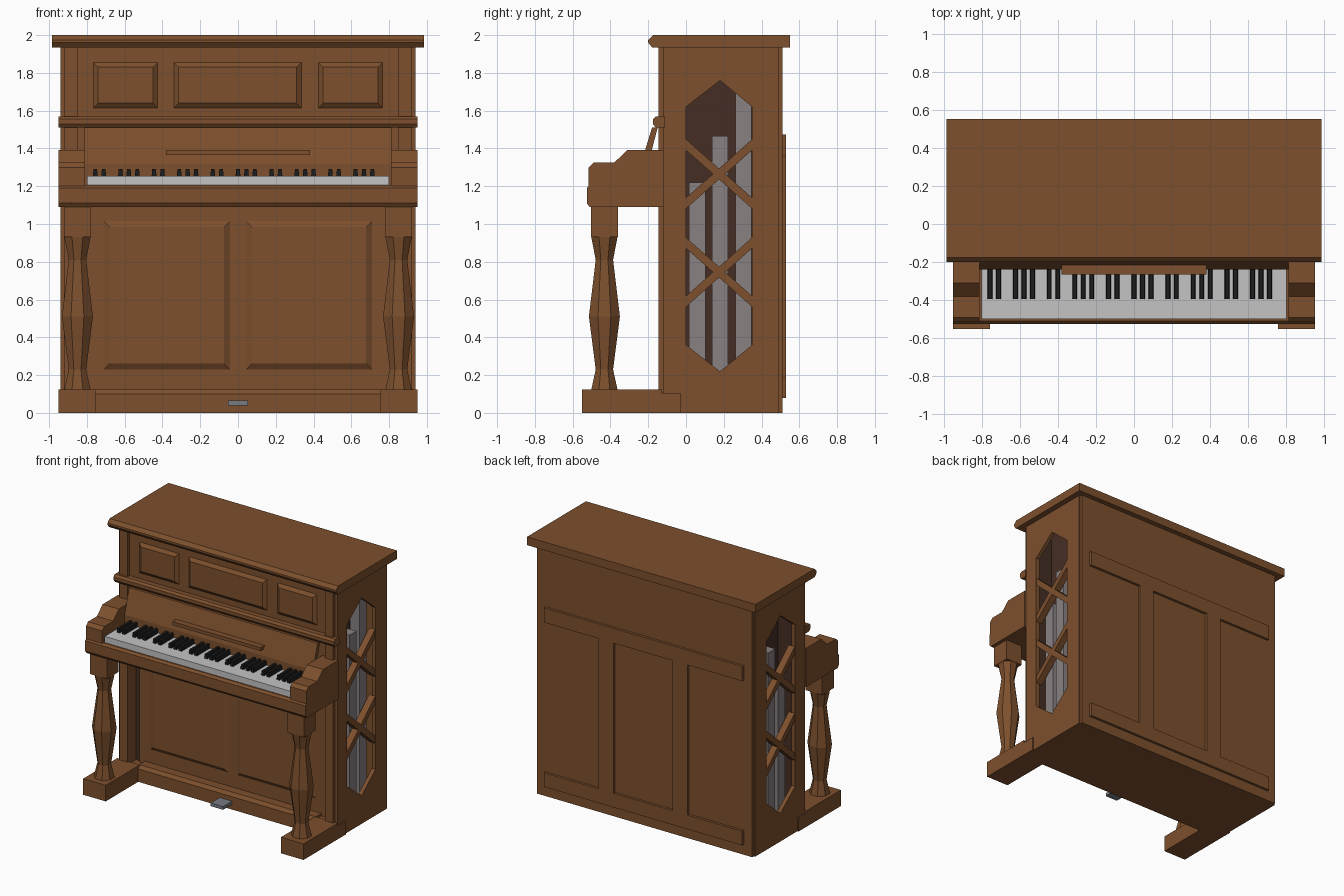
import bpy, bmesh, math
from mathutils import Matrix, Vector

if "Cube" in bpy.data.objects:
    bpy.data.objects.remove(bpy.data.objects["Cube"], do_unlink=True)


def material(name, r, g, b):
    mat = bpy.data.materials.new(name)
    mat.use_nodes = True
    mat.diffuse_color = (r, g, b, 1)
    bsdf = next(n for n in mat.node_tree.nodes if n.type == 'BSDF_PRINCIPLED')
    bsdf.inputs["Base Color"].default_value = (r, g, b, 1)
    return mat


WOOD = material("walnut wood", .205, .08, .026)
DARK = material("dark interior", .06, .027, .018)
WHITE = material("white keys", .55, .55, .55)
BLACK = material("black keys", .012, .012, .012)
PIPE = material("grey pipes", .25, .22, .225)
METAL = material("pedal metal", .18, .2, .23)


def finish(name, bm, mat):
    bmesh.ops.recalc_face_normals(bm, faces=bm.faces)
    mesh = bpy.data.meshes.new(name)
    bm.to_mesh(mesh)
    bm.free()
    mesh.materials.append(mat)
    obj = bpy.data.objects.new(name, mesh)
    bpy.context.scene.collection.objects.link(obj)
    return obj


def add_box(bm, xs, ys, zs):
    size = [s[1] - s[0] for s in (xs, ys, zs)]
    mid = Vector([(s[0] + s[1]) / 2 for s in (xs, ys, zs)])
    matrix = Matrix.Translation(mid) @ Matrix.Diagonal((*size, 1))
    return bmesh.ops.create_cube(bm, size=1, matrix=matrix)["verts"]


def box(name, xs, ys, zs, mat=WOOD):
    bm = bmesh.new()
    add_box(bm, xs, ys, zs)
    return finish(name, bm, mat)


def extrude_x(name, outline, xs, mat=WOOD):
    """Sweep a (y, z) outline along x."""
    bm = bmesh.new()
    face = bm.faces.new([bm.verts.new((xs[0], y, z)) for y, z in outline])
    side = bmesh.ops.extrude_face_region(bm, geom=[face])["geom"]
    moved = [v for v in side if isinstance(v, bmesh.types.BMVert)]
    bmesh.ops.translate(bm, verts=moved, vec=(xs[1] - xs[0], 0, 0))
    return finish(name, bm, mat)


def raised_panel(name, xs, zs, back, bevel):
    """Plate whose front edges slope inwards."""
    bm = bmesh.new()
    cx, cz = sum(xs) / 2, sum(zs) / 2
    for v in add_box(bm, xs, (back - .02, back), zs):
        if v.co.y < back - .01:
            v.co.x -= math.copysign(bevel, v.co.x - cx)
            v.co.z -= math.copysign(bevel, v.co.z - cz)
    return finish(name, bm, WOOD)


def mirrored(obj):
    """Copy a left part across to the right."""
    name = obj.name
    obj.name = "left_" + name
    bm = bmesh.new()
    bm.from_mesh(obj.data)
    bmesh.ops.scale(bm, verts=bm.verts, vec=(-1, 1, 1))
    finish("right_" + name, bm, obj.data.materials[0])


# Cabinet shell, with the lower front set back between shadow gaps
UPPER, LOWER = -.12, -.06
box("upper_front_board", (-.92, .92), (UPPER, -.04), (1.09, 1.935))
box("lower_front_board", (-.805, .805), (LOWER, -.04), (.1, 1.1))
box("inner_front_lining", (-.91, .91), (-.04, -.03), (.03, 1.93), DARK)
box("inner_core", (-.77, .77), (-.03, .49), (.03, 1.93), DARK)
box("back_board", (-.928, .928), (.48, .51), (0, 1.935))
box("floor_board", (-.92, .92), (-.1, .5), (0, .03))
extrude_x("lid", [(.55, 1.935), (.55, 2), (-.175, 2), (-.2, 1.975),
                  (-.2, 1.96), (-.18, 1.935)], (-.985, .985))

# Side walls with a pointed window
window = [(0, .36), (.18, .22), (.35, .36), (.35, 1.62), (.18, 1.76), (0, 1.62)]
wall = [(UPPER, 0), (.49, 0), (.49, 1.935), (UPPER, 1.935)]
bm = bmesh.new()
for loop in (wall, window):
    verts = [bm.verts.new((.91, y, z)) for y, z in loop]
    for a, b in zip(verts, verts[1:] + verts[:1]):
        bm.edges.new((a, b))
bmesh.ops.triangle_fill(bm, edges=bm.edges[:], use_beauty=True)
grown = bmesh.ops.extrude_face_region(bm, geom=bm.faces[:])["geom"]
bmesh.ops.translate(bm, vec=(.03, 0, 0),
                    verts=[v for v in grown if isinstance(v, bmesh.types.BMVert)])
mirrored(finish("side_wall", bm, WOOD))

# Window lattice
for label, z in (("upper", 1.265), ("lower", .745)):
    for slope in (-1, 1):
        a, b = z - .155 * slope, z + .155 * slope
        strip = [(0, a - .029), (.35, b - .029), (.35, b + .029), (0, a + .029)]
        kind = "rising" if slope > 0 else "falling"
        mirrored(extrude_x(f"{label}_{kind}_lattice", strip, (.885, .937)))

# Pipes behind the windows
for label, y, top in (("short", .06, 1.22), ("middle", .18, 1.465), ("tall", .305, 1.74)):
    mirrored(box(label + "_pipe", (.78, .865), (y - .043, y + .043), (.03, top), PIPE))

# Front pilasters
mirrored(box("pilaster", (.85, .92), (-.145, -.04), (.1, 1.935)))

# Raised decorative panels
mirrored(raised_panel("upper_panel", (.425, .765), (1.615, 1.855), UPPER, .025))
raised_panel("middle_upper_panel", (-.34, .335), (1.615, 1.855), UPPER, .025)
mirrored(raised_panel("lower_panel", (.043, .71), (.23, 1.015), LOWER, .032))

# Moulding under the upper panels
extrude_x("moulding", [(-.11, 1.51), (-.16, 1.51), (-.175, 1.53), (-.175, 1.555),
                       (-.16, 1.57), (-.11, 1.57)], (-.95, .95))

# Sloping fallboard with music shelf
extrude_x("fallboard", [(-.18, 1.51), (-.238, 1.32), (-.238, 1.2), (-.2, 1.2),
                        (-.2, 1.32), (-.15, 1.51)], (-.812, .812))
box("music_shelf", (-.38, .38), (-.265, -.2), (1.366, 1.392))

# Key bed and cheeks
extrude_x("key_bed", [(-.05, 1.09), (-.51, 1.09), (-.525, 1.11), (-.525, 1.19),
                      (-.51, 1.207), (-.05, 1.207)], (-.9, .9))
mirrored(extrude_x("key_bed_end", [(UPPER, 1.09), (-.51, 1.09), (-.525, 1.11),
                                   (-.525, 1.19), (-.51, 1.207), (UPPER, 1.207)], (.9, .95)))
mirrored(extrude_x("cheek", [(UPPER, 1.2), (-.515, 1.2), (-.515, 1.3), (-.49, 1.325),
                             (-.38, 1.325), (-.31, 1.392), (UPPER, 1.392)], (.81, .95)))

# Keyboard: five octaves and one closing key
OCTAVES = 5
pitch = 1.6 / (7 * OCTAVES + 1)
box("white_keys", (-.8, .8), (-.5, -.236), (1.2, 1.255), WHITE)
bm = bmesh.new()
for octave in range(OCTAVES):
    for step in (1, 2, 4, 5, 6):
        x = -.8 + pitch * (7 * octave + step)
        for v in add_box(bm, (x - .013, x + .013), (-.395, -.236), (1.25, 1.29)):
            if v.co.z > 1.27:
                v.co.x += (x - v.co.x) * .25
finish("black_keys", bm, BLACK)

# Eight-sided turned legs with square heads
LEG_X, LEG_Y = .85, -.432
mirrored(box("leg_head", (LEG_X - .072, LEG_X + .072),
             (LEG_Y - .072, LEG_Y + .072), (.93, 1.1)))
bm = bmesh.new()
rings = []
for z, half in ((.12, .07), (.23, .046), (.51, .082), (.81, .046), (.935, .07)):
    radius = half / math.cos(math.pi / 8)
    angles = [math.pi * (i + .5) / 4 for i in range(8)]
    rings.append([bm.verts.new((LEG_X + radius * math.cos(a),
                                LEG_Y + radius * math.sin(a), z)) for a in angles])
for low, high in zip(rings, rings[1:]):
    for i in range(8):
        j = (i + 1) % 8
        bm.faces.new((low[i], low[j], high[j], high[i]))
bm.faces.new(rings[0])
bm.faces.new(rings[-1])
mirrored(finish("leg", bm, WOOD))

# Feet, kick board and pedal
mirrored(extrude_x("foot", [(-.03, 0), (-.55, 0), (-.55, .125), (-.13, .125),
                            (-.13, .105), (-.03, .105)], (.755, .95)))
extrude_x("kick_board", [(-.04, 0), (-.15, 0), (-.15, .1), (-.13, .125),
                         (-.04, .125)], (-.76, .76))
box("pedal", (-.053, .053), (-.26, -.14), (.04, .065), METAL)

# Back frame
for label, zs in (("top", (1.36, 1.475)), ("bottom", (.08, .19))):
    box(label + "_back_rail", (-.855, .855), (.5, .53), zs)
mirrored(box("back_stile", (.255, .385), (.5, .53), (.19, 1.36)))
